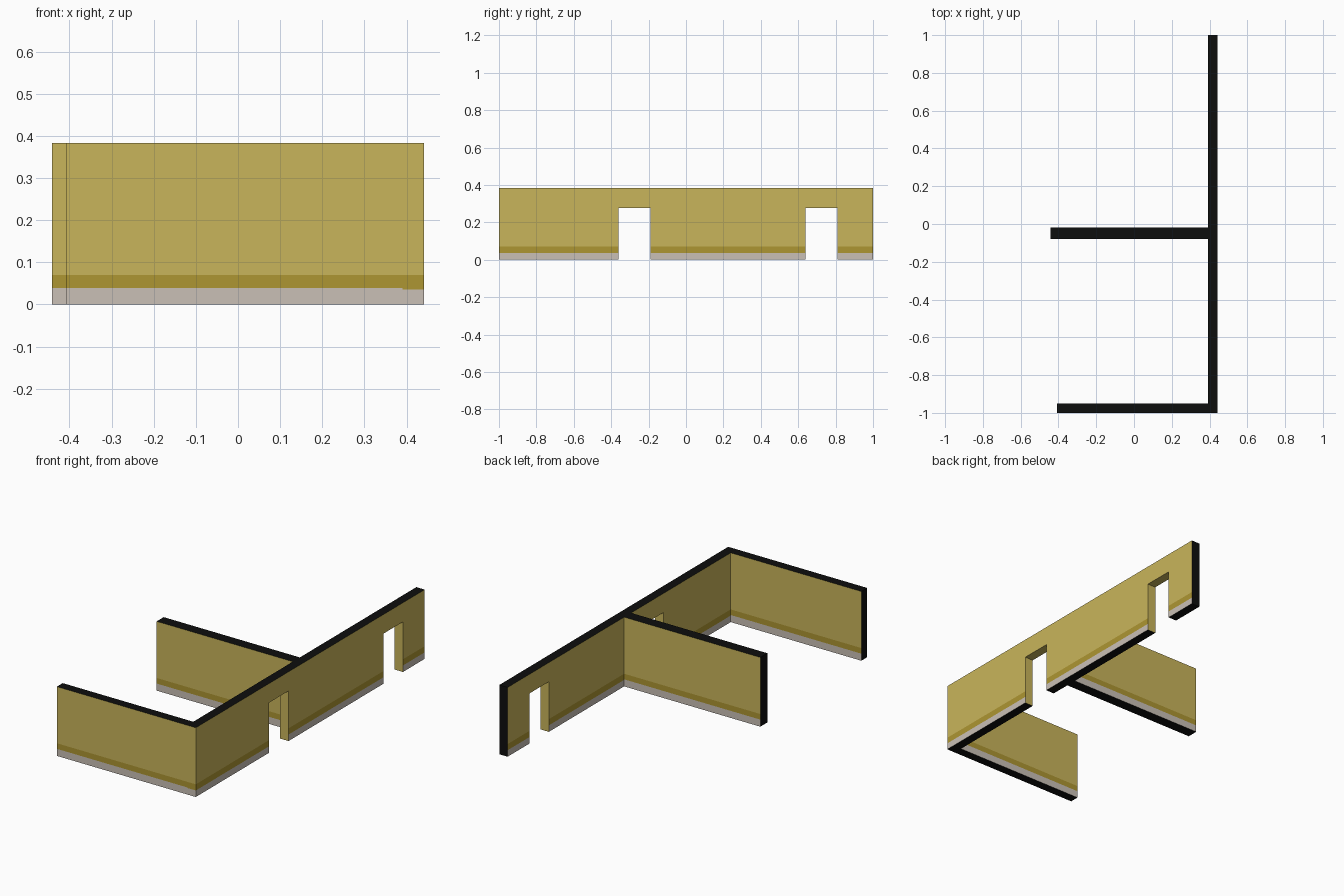
import bpy, bmesh

if "Cube" in bpy.data.objects:
    bpy.data.objects.remove(bpy.data.objects["Cube"])

H = 0.383          # wall height
DOOR = 0.277       # door opening height
DOORS = [(-0.362, -0.19), (0.64, 0.81)]


def lin(c):
    c /= 255
    return c / 12.92 if c <= 0.04045 else ((c + 0.055) / 1.055) ** 2.4


def material(name, r, g, b):
    m = bpy.data.materials.new(name)
    m.diffuse_color = (lin(r), lin(g), lin(b), 1)
    m.use_nodes = True
    m.node_tree.nodes["Principled BSDF"].inputs["Base Color"].default_value = m.diffuse_color
    return m


MATS = [material("yellow_wall", 201, 181, 91),
        material("ochre_stripe", 174, 150, 50),
        material("grey_baseboard", 202, 192, 182),
        material("black_cut", 13, 14, 13)]
YELLOW, STRIPE, BASE, BLACK = range(4)


def wall(name, span, depth, to_point, colour, base, doors=(), drop=None):
    """Panel grid with door cells left out, extruded to the wall thickness."""
    us = sorted([*span, *(u for d in doors for u in d)])
    zs = [0, base, 0.07, DOOR, H]
    bm = bmesh.new()
    grid = [[bm.verts.new(to_point(u, depth[0], z)) for z in zs] for u in us]
    for i in range(len(us) - 1):
        for j in range(len(zs) - 1):
            if (us[i], us[i + 1]) in doors and zs[j + 1] <= DOOR:
                continue
            bm.faces.new((grid[i][j], grid[i + 1][j], grid[i + 1][j + 1], grid[i][j + 1]))
    for v in [v for v in bm.verts if not v.link_faces]:
        bm.verts.remove(v)
    new = bmesh.ops.extrude_face_region(bm, geom=bm.faces[:], use_keep_orig=True)["geom"]
    shift = [b - a for a, b in zip(to_point(0, depth[0], 0), to_point(0, depth[1], 0))]
    bmesh.ops.translate(bm, vec=shift, verts=[v for v in new if isinstance(v, bmesh.types.BMVert)])
    bmesh.ops.recalc_face_normals(bm, faces=bm.faces[:])
    # colour by direction, then by height
    for f in bm.faces:
        c = f.calc_center_median()
        kind = colour(f.normal, c)
        if kind == "painted":
            kind = BASE if c.z < base else STRIPE if c.z < 0.07 else YELLOW
        f.material_index = kind
    if drop:
        bmesh.ops.delete(bm, geom=[f for f in bm.faces if drop(f)], context='FACES')
    me = bpy.data.meshes.new(name)
    bm.to_mesh(me)
    bm.free()
    for m in MATS:
        me.materials.append(m)
    bpy.context.collection.objects.link(bpy.data.objects.new(name, me))


def long_colour(n, c):
    if abs(n.z) > 0.5:
        return YELLOW if 0.1 < c.z < H - 0.01 else BLACK   # lintel underside
    if abs(n.y) > 0.5 and abs(c.y) < 0.99:
        return YELLOW                                      # door jambs
    return BLACK if n.y > 0.5 else "painted"


def side_colour(n, c):
    return "painted" if abs(n.y) > 0.5 else BLACK


# long wall with two doorways
wall("long_wall", (-1, 1), (0.391, 0.442), lambda u, w, z: (w, u, z),
     long_colour, 0.036, DOORS)

# two side walls running off it, open where they join
for name, x0, depth in (("front_wall", -0.408, (-1, -0.949)),
                        ("middle_wall", -0.442, (-0.079, -0.018))):
    wall(name, (x0, 0.391), depth, lambda u, w, z: (u, w, z),
         side_colour, 0.039, drop=lambda f: f.normal.x > 0.5)
